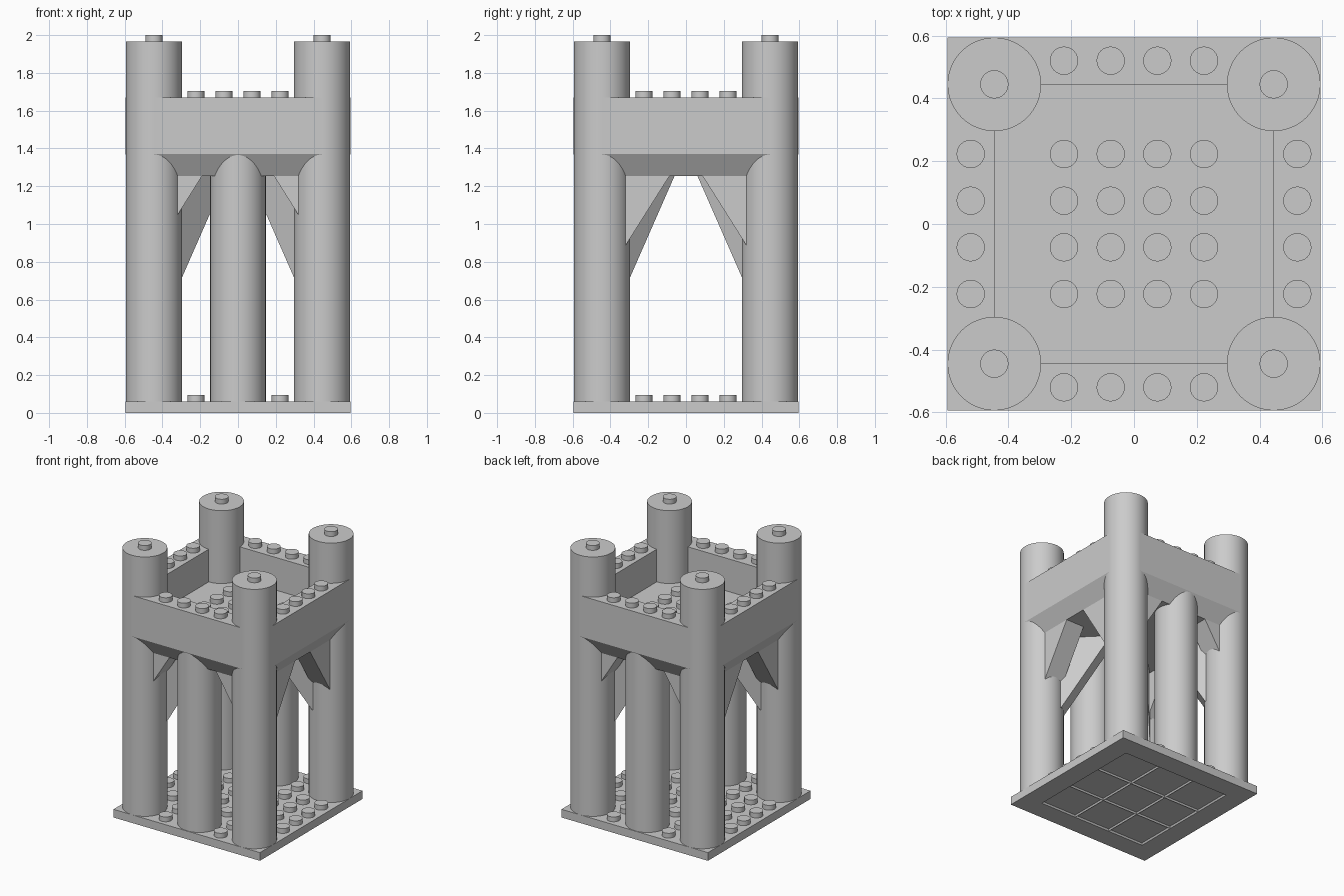
import bpy, bmesh, math
from mathutils import Vector

cube = bpy.data.objects.get("Cube")
if cube:
    bpy.data.objects.remove(cube)

grey = bpy.data.materials.new("light_grey")
grey.use_nodes = True
grey.diffuse_color = (0.6, 0.6, 0.6, 1)
grey.node_tree.nodes["Principled BSDF"].inputs["Base Color"].default_value = (0.6, 0.6, 0.6, 1)

HALF = 0.595      # half width of the base
POST = 0.445      # post centre offset and inner wall plane
PITCH = 0.1487    # stud spacing
PLATE = 0.06      # base thickness
BEAM = 1.255      # underside of the upper platform
FLOOR = 1.43      # upper floor
WALL = 1.67       # wall top
TOP = 1.965       # post top
SIGNS = (-1, 1)


def finish(name, bm, smooth=False):
    bmesh.ops.recalc_face_normals(bm, faces=bm.faces)
    mesh = bpy.data.meshes.new(name)
    bm.to_mesh(mesh)
    bm.free()
    mesh.materials.append(grey)
    obj = bpy.data.objects.new(name, mesh)
    bpy.context.collection.objects.link(obj)
    if smooth:
        bpy.ops.object.select_all(action='DESELECT')
        obj.select_set(True)
        bpy.context.view_layer.objects.active = obj
        bpy.ops.object.shade_smooth_by_angle(angle=math.radians(35))
    return obj


def add_cylinder(bm, x, y, z0, z1, r, sides):
    made = bmesh.ops.create_cone(bm, cap_ends=True, segments=sides,
                                 radius1=r, radius2=r, depth=z1 - z0)
    bmesh.ops.translate(bm, verts=made["verts"], vec=(x, y, (z0 + z1) / 2))


def add_box(bm, half, z0, z1):
    made = bmesh.ops.create_cube(bm, size=1)
    bmesh.ops.scale(bm, verts=made["verts"], vec=(2 * half, 2 * half, z1 - z0))
    bmesh.ops.translate(bm, verts=made["verts"], vec=(0, 0, (z0 + z1) / 2))


def studs(name, spots, z, height=0.035):
    bm = bmesh.new()
    for x, y in spots:
        add_cylinder(bm, x, y, z - 0.005, z + height, 0.045, 24)
    finish(name, bm, True)


def prism(name, profile, a0, a1, place):
    """Extrude a (p, z) profile from a0 to a1; place maps (a, p, z) to world."""
    bm = bmesh.new()
    ends = [[bm.verts.new(Vector(place(a, p, z))) for p, z in profile] for a in (a0, a1)]
    bm.faces.new(ends[0])
    bm.faces.new(ends[1])
    n = len(profile)
    for i in range(n):
        j = (i + 1) % n
        bm.faces.new((ends[0][i], ends[0][j], ends[1][j], ends[1][i]))
    finish(name, bm)


# Base plate with nine shallow recesses underneath
bm = bmesh.new()
add_box(bm, HALF, 0, PLATE)
for axis in ((1, 0, 0), (0, 1, 0)):
    for k in (-1, -1 / 3, 1 / 3, 1):
        bmesh.ops.bisect_plane(bm, geom=bm.verts[:] + bm.edges[:] + bm.faces[:],
                               plane_co=Vector(axis) * POST * k, plane_no=axis)
bm.normal_update()
cells = []
for f in bm.faces:
    c = f.calc_center_median()
    if c.z < 0.001 and max(abs(c.x), abs(c.y)) < POST:
        cells.append(f)
bmesh.ops.inset_individual(bm, faces=cells, thickness=0.01, depth=0)
for v in {v for f in cells for v in f.verts}:
    v.co.z += 0.012
finish("base_plate", bm)

# Corner posts and the two middle posts
corners = [(sx, sy) for sx in SIGNS for sy in SIGNS]
posts = [(sx * POST, sy * POST) for sx, sy in corners]
for x, y in posts:
    bm = bmesh.new()
    add_cylinder(bm, x, y, PLATE, TOP, 0.149, 64)
    finish("corner_post", bm, True)
middles = [(0, s * POST) for s in SIGNS]
for x, y in middles:
    bm = bmesh.new()
    add_cylinder(bm, x, y, PLATE, 1.4, 0.147, 64)
    finish("middle_post", bm, True)
studs("post_studs", posts, TOP)

# Upper floor
bm = bmesh.new()
add_box(bm, POST, BEAM, FLOOR)
finish("upper_floor", bm)

# Walls with a sloped lower edge
wall = [(HALF, WALL), (HALF, 1.37), (0.525, BEAM), (POST, BEAM), (POST, WALL)]
for s in SIGNS:
    prism("cross_wall", wall, -POST, POST, lambda a, p, z: (a, s * p, z))
    prism("side_wall", wall, -POST, POST, lambda a, p, z: (s * p, a, z))

# Studs on base, floor and wall tops
eight = [(i - 3.5) * PITCH for i in range(8)]
four = eight[2:6]
studs("base_studs", [(x, y) for x in eight for y in eight
                     if all(math.hypot(x - px, y - py) > 0.16 for px, py in posts + middles)], PLATE)
studs("floor_studs", [(x, y) for x in four for y in four], FLOOR)
rim = eight[-1]
studs("wall_studs", [(t, s * rim) for t in four for s in SIGNS]
      + [(s * rim, t) for t in four for s in SIGNS], WALL)

# Brackets under the walls and a diagonal brace at each corner
short = [(0.4, BEAM), (0.4, 0.92), (0.19, BEAM)]
long = [(0.4, BEAM), (0.4, 0.76), (0.087, BEAM)]
brace = [(0.05, BEAM), (0.05, 0.71), (0.139, 0.71), (0.477, BEAM)]
R = math.sqrt(0.5)
for sx, sy in corners:
    prism("cross_bracket", short, 0.375, 0.525, lambda a, p, z: (sx * p, sy * a, z))
    prism("side_bracket", long, 0.375, 0.525, lambda a, p, z: (sx * a, sy * p, z))
    prism("diagonal_brace", brace, -0.067, 0.067,
          lambda a, p, z: (sx * (POST - (p + a) * R), sy * (POST - (p - a) * R), z))
